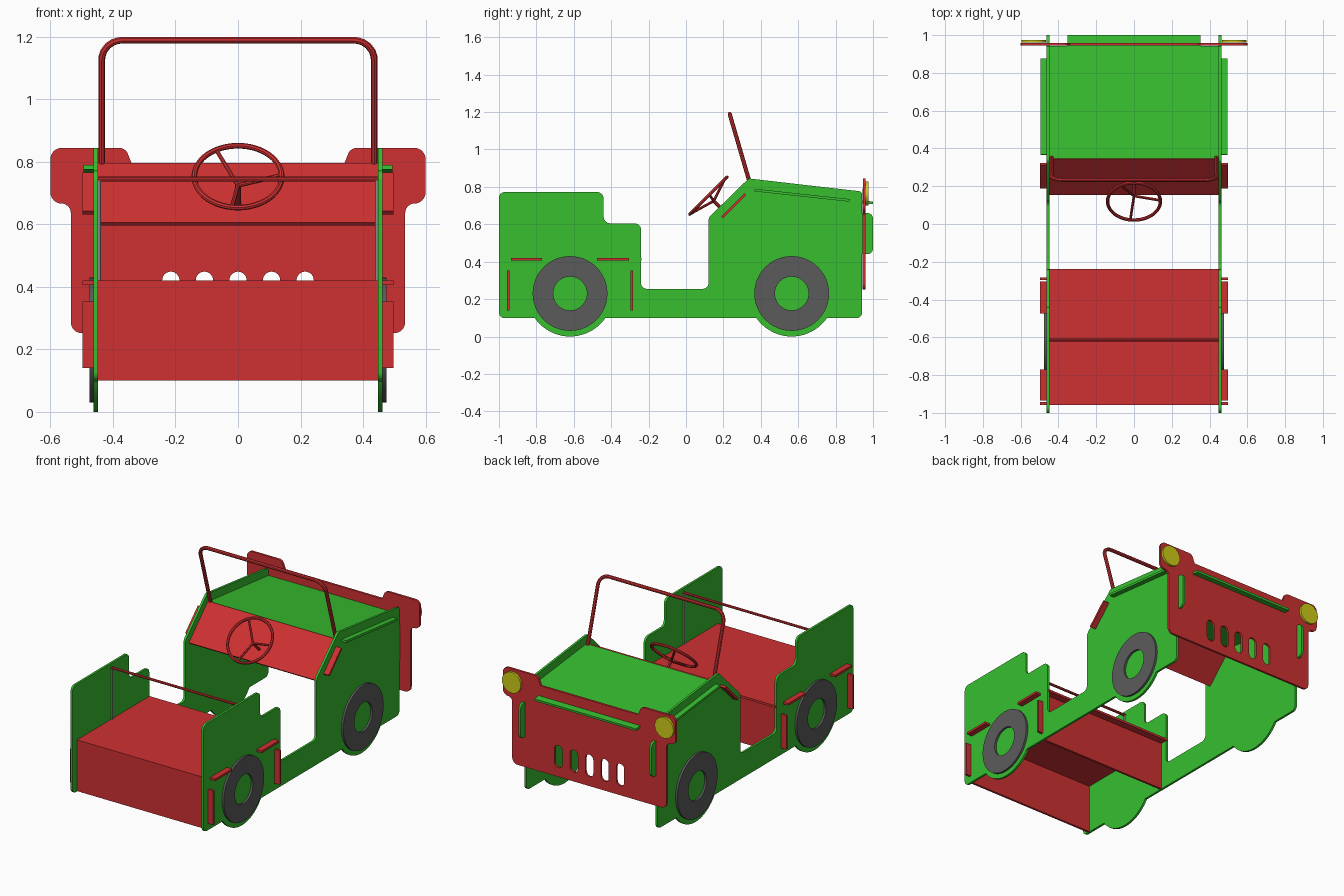
import bpy, bmesh
from math import sin, cos, pi, radians, acos, tan
from mathutils import Vector, Matrix

if "Cube" in bpy.data.objects:
    bpy.data.objects.remove(bpy.data.objects["Cube"])


def material(name, rgb):
    m = bpy.data.materials.new(name)
    m.use_nodes = True
    m.diffuse_color = (*rgb, 1)
    m.node_tree.nodes["Principled BSDF"].inputs["Base Color"].default_value = (*rgb, 1)
    return m


RED = material("red", (0.62, 0.03, 0.032))
GREEN = material("green", (0.038, 0.52, 0.028))
DARK = material("tyre grey", (0.105, 0.105, 0.105))
LIGHT = material("light grey", (0.45, 0.45, 0.45))
YELLOW = material("lamp yellow", (0.62, 0.6, 0.01))
T = 0.014  # board thickness
built = []


def frame(origin, u, v):
    """Matrix whose local x, y and z are u, v and the board normal."""
    u, v = Vector(u).normalized(), Vector(v).normalized()
    m = Matrix((u, v, u.cross(v))).transposed().to_4x4()
    m.translation = origin
    return m


def rounded(corners, steps=6):
    """Outline from (x, y[, radius]) corners."""
    out = []
    pts = [Vector(c[:2]) for c in corners]
    for i, c in enumerate(corners):
        p = pts[i]
        r = c[2] if len(c) > 2 else 0
        if not r:
            out.append(p)
            continue
        a = (pts[i - 1] - p).normalized()
        b = (pts[(i + 1) % len(pts)] - p).normalized()
        half = acos(a.dot(b)) / 2
        centre = p + (a + b).normalized() * r / sin(half)
        s, e = (p + d * r / tan(half) - centre for d in (a, b))
        out += [centre + s.lerp(e, k / steps).normalized() * r for k in range(steps + 1)]
    return out


def arc(cx, cy, r, start=0, end=2 * pi, n=48, closed=True):
    count = n if closed else n + 1
    return [Vector((cx + r * cos(start + (end - start) * k / n),
                    cy + r * sin(start + (end - start) * k / n))) for k in range(count)]


def from_curve(name, paths, mat, matrix, cyclic=True, flat=0, bevel=0):
    """Filled board (flat) or tube (bevel) made from paths, as a mesh."""
    cu = bpy.data.curves.new(name, "CURVE")
    cu.dimensions = "2D" if flat else "3D"
    cu.extrude, cu.bevel_depth = flat / 2, bevel
    cu.bevel_resolution, cu.use_fill_caps = 2, True
    if flat:
        cu.fill_mode = "BOTH"
    for path in paths:
        sp = cu.splines.new("POLY")
        sp.points.add(len(path) - 1)
        for pt, co in zip(sp.points, path):
            pt.co = (*Vector(co).to_3d(), 1)
        sp.use_cyclic_u = cyclic
    temp = bpy.data.objects.new(name, cu)
    bpy.context.collection.objects.link(temp)
    bpy.context.view_layer.update()
    mesh = bpy.data.meshes.new_from_object(temp.evaluated_get(bpy.context.evaluated_depsgraph_get()))
    bpy.data.objects.remove(temp)
    bm = bmesh.new()
    bm.from_mesh(mesh)
    bmesh.ops.remove_doubles(bm, verts=bm.verts, dist=0.0001)
    bmesh.ops.recalc_face_normals(bm, faces=bm.faces)
    bm.to_mesh(mesh)
    bm.free()
    mesh.materials.clear()
    mesh.materials.append(mat)
    ob = bpy.data.objects.new(name, mesh)
    ob.matrix_world = matrix
    bpy.context.collection.objects.link(ob)
    built.append(ob)
    return ob


def board(name, outlines, mat, matrix, thick=T):
    return from_curve(name, outlines, mat, matrix, flat=thick)


def tube(name, paths, r, mat, matrix=Matrix(), cyclic=False):
    return from_curve(name, paths, mat, matrix, cyclic=cyclic, bevel=r)


def mirrored(half):
    """Complete a right-half outline given from top centre to bottom centre."""
    return half + [(-c[0], *c[1:]) for c in reversed(half)]


Y, Z, X = (0, 1, 0), (0, 0, 1), (1, 0, 0)
WHEELS, AXLE = (-0.62, 0.565), 0.23
IN, OUT = 0.456, 0.498  # board half width and tab reach

# Side boards with wheel bulges, and tabs through the grille board
side = [(-1, 0.098, 0.03), (-1, 0.772, 0.03), (-0.44, 0.772, 0.035), (-0.44, 0.605, 0.035),
        (-0.24, 0.605, 0.035), (-0.24, 0.255, 0.03), (0.12, 0.255, 0.03), (0.12, 0.635, 0.04),
        (0.335, 0.845, 0.02), (0.942, 0.775, 0.02), (0.942, 0.66), (1, 0.66, 0.03),
        (1, 0.44, 0.03), (0.942, 0.44), (0.942, 0.098, 0.03)]
spread = acos((AXLE - 0.098) / AXLE)
for c in reversed(WHEELS):
    side += [tuple(p) for p in arc(c, AXLE, AXLE, -pi / 2 + spread, -pi / 2 - spread, 20, False)]
for s, label in ((1, "left"), (-1, "right")):
    board(label + "_side_board", [rounded(side)], GREEN, frame((s * 0.455, 0, 0), Y, Z))
    # Flat tyre rings
    for c, end in zip(WHEELS, ("rear", "front")):
        board(f"{label}_{end}_tyre", [arc(c, AXLE, 0.2), arc(c, AXLE, 0.09)], DARK,
              frame((s * 0.469, 0, 0), Y, Z), 0.013)
    # Headlamps
    board(label + "_headlamp", [arc(s * 0.53, 0.765, 0.065)], YELLOW, frame((0, 0.968, 0), X, Z))
    # Posts under the rear rail
    tube(label + "_rail_post", [[(s * 0.444, -0.615, 0.42), (s * 0.444, -0.615, 0.745)]], 0.006, LIGHT)

# Grille board with lamp ears and slots
grille = mirrored([(0.338, 0.79), (0.36, 0.845, 0.03), (0.6, 0.845, 0.035), (0.6, 0.667, 0.035),
                   (0.535, 0.667, 0.03), (0.535, 0.252, 0.035)])
slots = [rounded([(x - 0.0275, 0.31, 0.027), (x + 0.0275, 0.31, 0.027),
                  (x + 0.0275, 0.449, 0.027), (x - 0.0275, 0.449, 0.027)])
         for x in (-0.215, -0.1075, 0, 0.1075, 0.215)]
board("grille_board", [rounded(grille)] + slots, RED, frame((0, 0.952, 0), X, Z))

# Sloping hood, with side tabs and a front tab
hood = mirrored([(IN, 0), (IN, 0.02), (OUT - 0.004, 0.02), (OUT - 0.004, 0.533), (IN, 0.533),
                 (IN, 0.6), (0.353, 0.6), (0.353, 0.658)])
board("hood", [rounded(hood)], GREEN, frame((0, 0.346, 0.785), X, (0, 1, -0.108)))

# Slanted dashboard
dash = mirrored([(IN, 0), (IN, 0.05), (OUT, 0.05), (OUT, 0.225), (IN, 0.225), (IN, 0.268)])
board("dashboard", [rounded(dash)], RED, frame((0, 0.158, 0.602), X, (0, 1, 1)))

# Seat box: rear and front boards, and the top with four tabs
end_board = mirrored([(IN, 0.1), (IN, 0.14), (OUT, 0.14), (OUT, 0.353), (IN, 0.353), (IN, 0.41)])
for y, label in ((-0.95, "rear"), (-0.29, "front")):
    board("seat_" + label + "_board", [rounded(end_board)], RED, frame((0, y, 0), X, Z))
seat = mirrored([(IN, -0.957), (IN, -0.935), (OUT, -0.935), (OUT, -0.77), (IN, -0.77),
                 (IN, -0.475), (OUT, -0.475), (OUT, -0.305), (IN, -0.305), (IN, -0.237)])
board("seat_top", [rounded(seat)], RED, frame((0, 0, 0.414), X, Y))

# Rear rail
tube("rear_rail", [[(-0.45, -0.615, 0.745), (0.45, -0.615, 0.745)]], 0.008, RED)

# Windscreen hoop
hoop = rounded([(-0.436, 0), (-0.436, 0.437, 0.065), (0.436, 0.437, 0.065), (0.436, 0)])
tube("windscreen_hoop", [hoop], 0.011, RED, frame((0, 0.356, 0.77), X, (0, -0.28, 0.96)))

# Steering wheel, dished spokes and column
wheel = frame((0, 0.12, 0.753), X, (0, 1, 1))
tube("steering_rim", [arc(0, 0, 0.14)], 0.009, RED, wheel, True)
hub = (0, 0, -0.04)
spokes = [[hub, (0.14 * cos(radians(a)), 0.14 * sin(radians(a)), 0)] for a in (120, 3, 262)]
tube("steering_spokes", spokes, 0.007, RED, wheel)
tube("steering_column", [[(0, 0, -0.035), (0, 0, -0.14)]], 0.009, RED, wheel)

# Smooth the rounded edges, keep board edges sharp
bpy.ops.object.select_all(action="DESELECT")
for ob in built:
    ob.select_set(True)
bpy.context.view_layer.objects.active = built[0]
bpy.ops.object.shade_smooth_by_angle(angle=radians(35))
